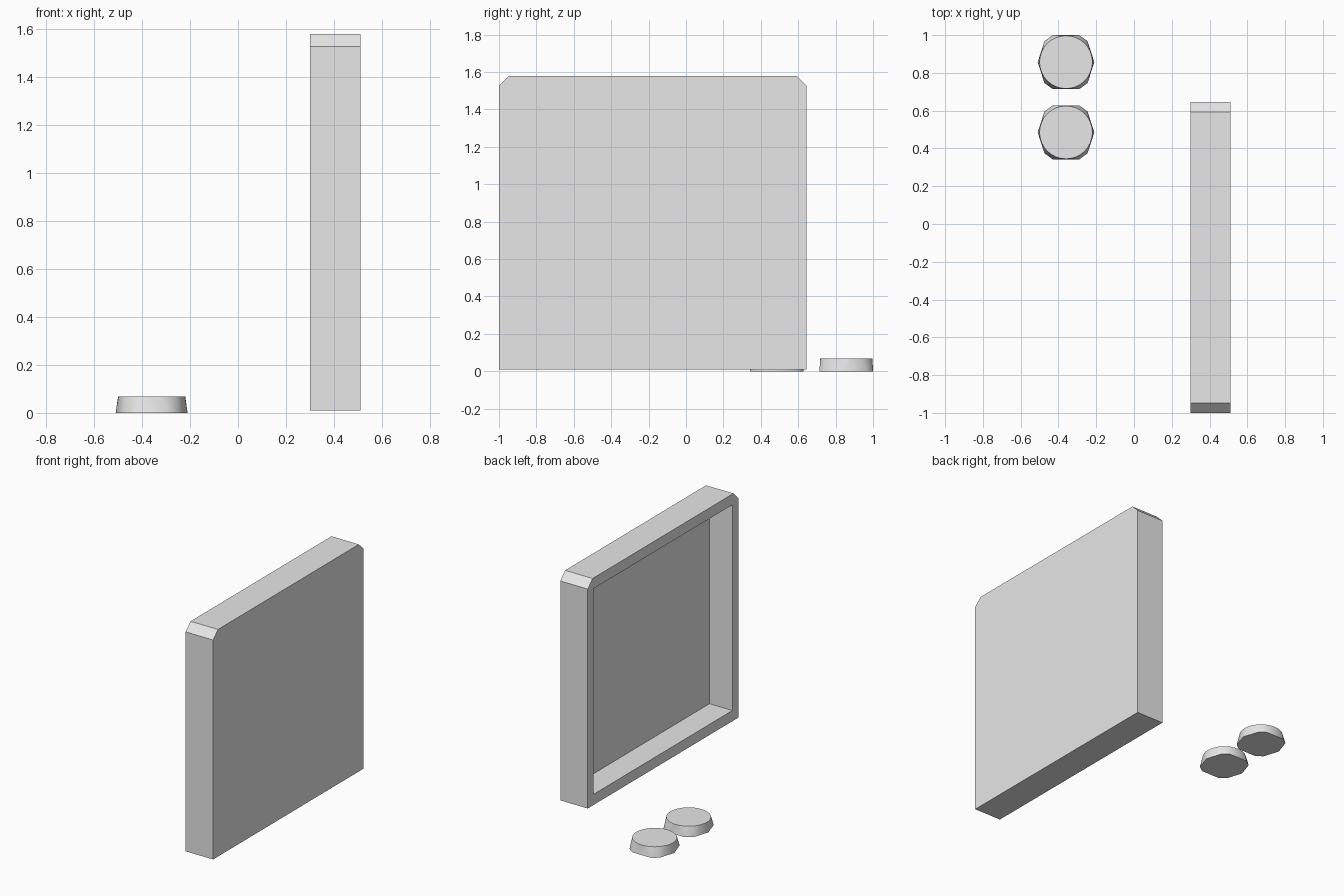
import bpy
import bmesh
from math import cos, sin, pi, radians
from mathutils import Vector

cube = bpy.data.objects.get("Cube")
if cube:
    bpy.data.objects.remove(cube, do_unlink=True)

grey = bpy.data.materials.new("plain grey")
grey.use_nodes = True
colour = (0.8, 0.8, 0.8, 1)
grey.diffuse_color = colour
grey.node_tree.nodes["Principled BSDF"].inputs["Base Color"].default_value = colour


def add_object(name, bm):
    bmesh.ops.recalc_face_normals(bm, faces=bm.faces)
    mesh = bpy.data.meshes.new(name)
    bm.to_mesh(mesh)
    bm.free()
    mesh.materials.append(grey)
    obj = bpy.data.objects.new(name, mesh)
    bpy.context.collection.objects.link(obj)
    return obj


# Tray: upright slab with two chamfered top corners, hollowed from the -x side
X_OPEN, X_BACK = 0.30, 0.51
Y0, Y1, Z0, Z1 = -1.0, 0.645, 0.01, 1.58
CHAMFER, RIM_Y, RIM_Z, DEPTH = 0.053, 0.065, 0.074, 0.175

bm = bmesh.new()
outline = [(Y0, Z0), (Y1, Z0), (Y1, Z1 - CHAMFER), (Y1 - CHAMFER, Z1),
           (Y0 + CHAMFER, Z1), (Y0, Z1 - CHAMFER)]
outer = [bm.verts.new((X_OPEN, y, z)) for y, z in outline]
back = [bm.verts.new((X_BACK, y, z)) for y, z in outline]
ya, yb, za, zb = Y0 + RIM_Y, Y1 - RIM_Y, Z0 + RIM_Z, Z1 - RIM_Z
opening = [(ya, za), (yb, za), (yb, zb), (ya, zb)]
lip = [bm.verts.new((X_OPEN, y, z)) for y, z in opening]
floor = [bm.verts.new((X_OPEN + DEPTH, y, z)) for y, z in opening]


def walls(a, b):
    for i in range(len(a)):
        j = (i + 1) % len(a)
        bm.faces.new((a[i], a[j], b[j], b[i]))


walls(outer, back)
walls(lip, floor)
bm.faces.new(back)
bm.faces.new(floor)
# Rim around the opening: bottom, +y side, top, -y side
bm.faces.new((outer[0], outer[1], lip[1], lip[0]))
bm.faces.new((outer[1], outer[2], lip[2], lip[1]))
bm.faces.new((outer[2], outer[3], outer[4], outer[5], lip[3], lip[2]))
bm.faces.new((outer[5], outer[0], lip[0], lip[3]))
add_object("tray", bm)


# Buttons: round top tapering out to a ten-sided foot
def add_button(name, x, y, height=0.068, radius=0.14, sides=32):
    bm = bmesh.new()
    for i in range(sides):
        a = 2 * pi * i / sides
        bm.verts.new((x + radius * cos(a), y + radius * sin(a), height))
    foot = {(sx * px, sy * py) for px, py in ((0.15, 0), (0.114, 0.111), (0.07, 0.143))
            for sx in (1, -1) for sy in (1, -1)}
    for px, py in sorted(foot):
        bm.verts.new((x + px, y + py, 0))
    bmesh.ops.convex_hull(bm, input=bm.verts)
    bmesh.ops.dissolve_limit(bm, angle_limit=radians(0.5),
                             verts=bm.verts, edges=bm.edges)
    obj = add_object(name, bm)
    bpy.ops.object.select_all(action="DESELECT")
    obj.select_set(True)
    bpy.context.view_layer.objects.active = obj
    bpy.ops.object.shade_smooth_by_angle(angle=radians(50))


add_button("rear_button", -0.36, 0.857)
add_button("front_button", -0.36, 0.485)
